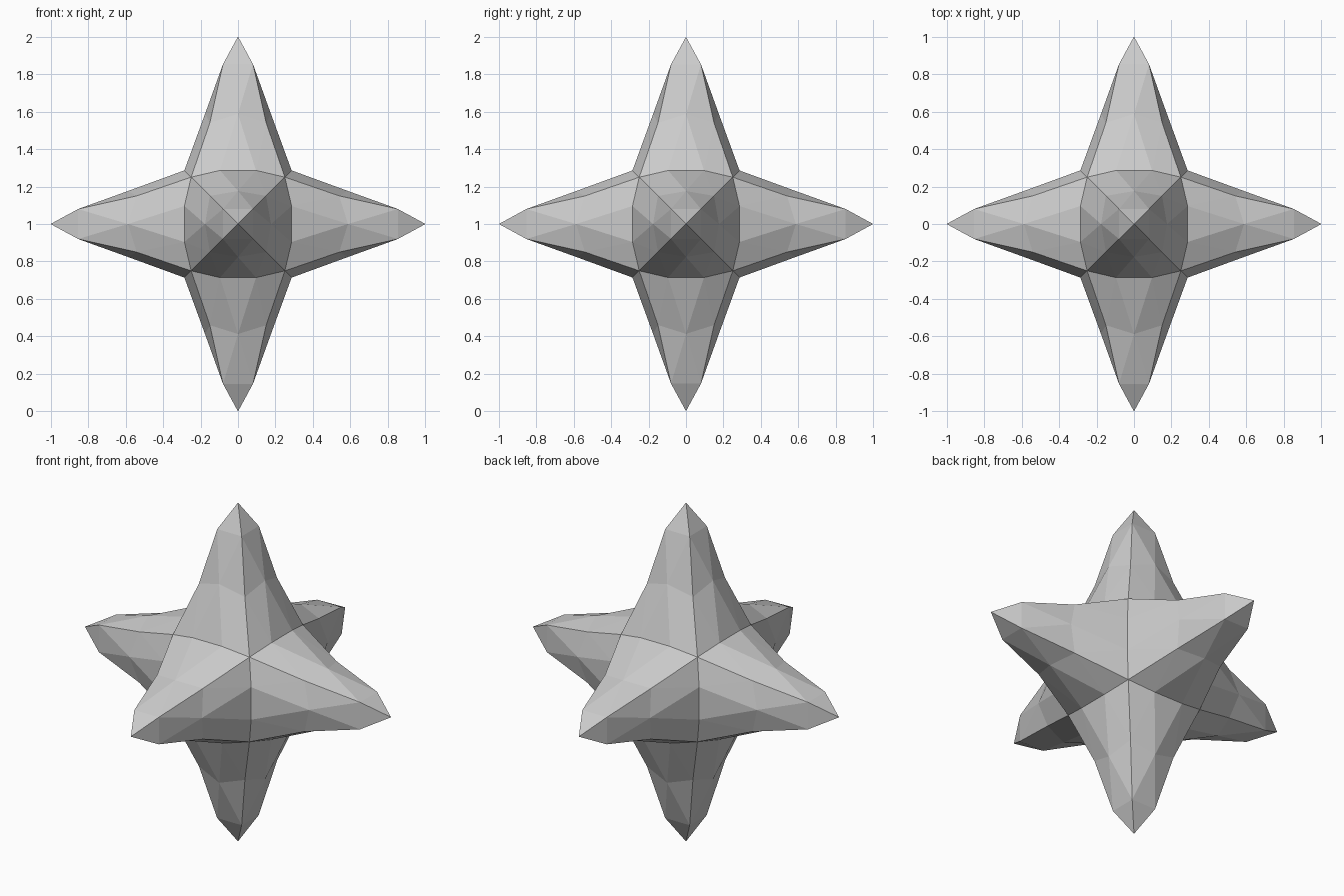
import bpy
import bmesh
from math import pi
from mathutils import Matrix

if "Cube" in bpy.data.objects:
    bpy.data.objects.remove(bpy.data.objects["Cube"])

# One side of the upward spike, in rows from the tip down to the valley edge
rows = [
    [(0, 0, 1)],
    [(-0.08, 0.08, 0.853), (0.08, 0.08, 0.853)],
    [(-0.15, 0.15, 0.54), (0, 0.176, 0.587), (0.15, 0.15, 0.54)],
    [(-0.25, 0.25, 0.25), (-0.096, 0.286, 0.286), (0.096, 0.286, 0.286), (0.25, 0.25, 0.25)],
]

# Directions of the six spikes
spikes = [Matrix.Rotation(k * pi / 2, 4, 'X') for k in range(4)]
spikes += [Matrix.Rotation(s * pi / 2, 4, 'Y') for s in (-1, 1)]

bm = bmesh.new()


def add_side(matrix):
    v = [[bm.verts.new(matrix @ Matrix.Translation(p).to_translation()) for p in row] for row in rows]
    for i in range(3):
        for j in range(i + 1):
            bm.faces.new((v[i][j], v[i + 1][j + 1], v[i + 1][j]))
            if j < i:
                bm.faces.new((v[i][j], v[i][j + 1], v[i + 1][j + 1]))


# Four sides around each spike, then weld the seams
for spike in spikes:
    for k in range(4):
        add_side(spike @ Matrix.Rotation(k * pi / 2, 4, 'Z'))
bmesh.ops.remove_doubles(bm, verts=bm.verts, dist=0.002)
bmesh.ops.recalc_face_normals(bm, faces=bm.faces)
bmesh.ops.translate(bm, verts=bm.verts, vec=(0, 0, 1))

mesh = bpy.data.meshes.new("spiked_star")
bm.to_mesh(mesh)
bm.free()
star = bpy.data.objects.new("spiked_star", mesh)
bpy.context.collection.objects.link(star)
